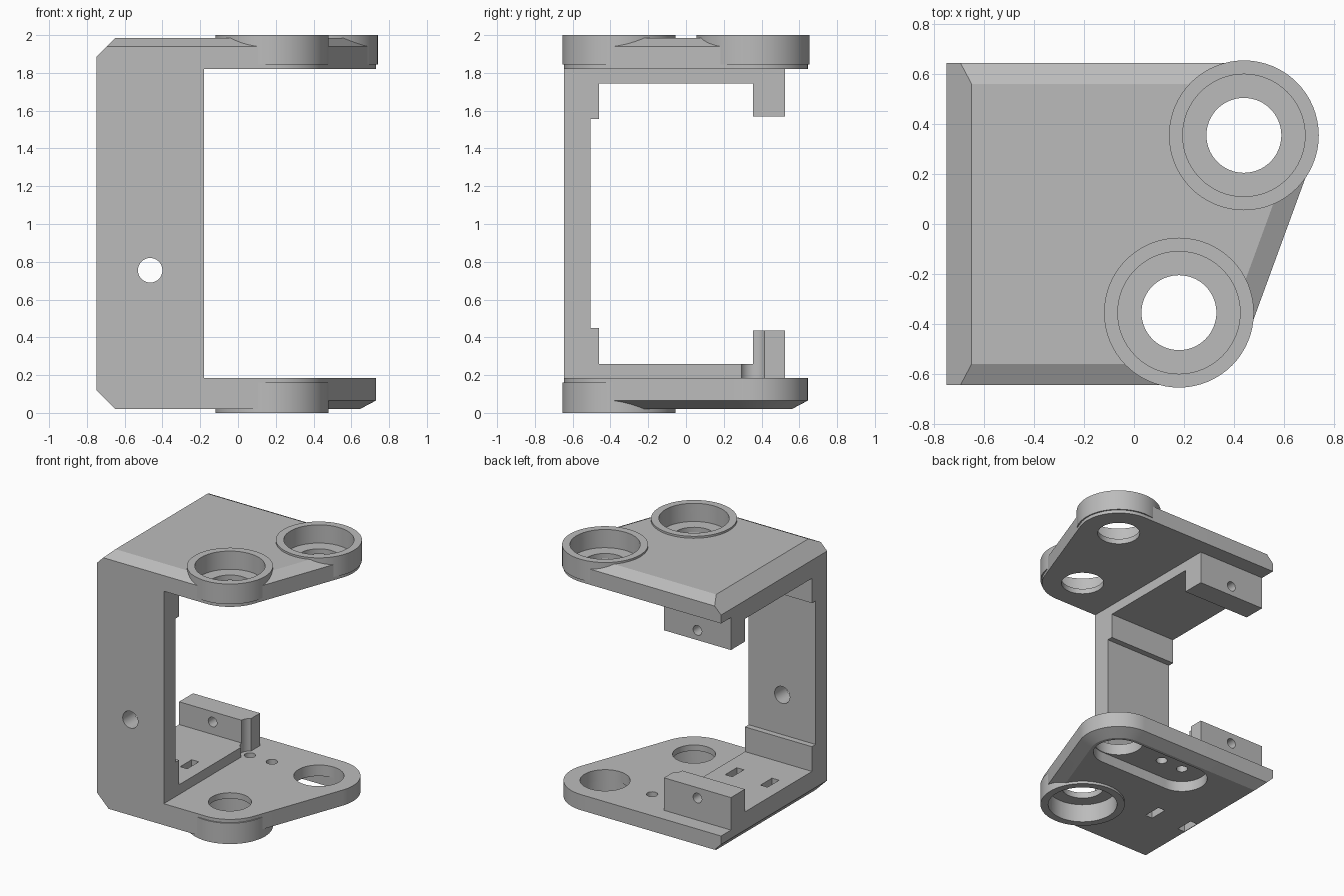
import bpy, bmesh, math
from mathutils import Vector

cube = bpy.data.objects.get("Cube")
if cube:
    bpy.data.objects.remove(cube, do_unlink=True)

grey = bpy.data.materials.new("plain grey")
grey.use_nodes = True
grey.diffuse_color = (0.5, 0.5, 0.5, 1)
grey.node_tree.nodes["Principled BSDF"].inputs["Base Color"].default_value = (0.5, 0.5, 0.5, 1)

LEFT, WALL_X = -0.75, -0.18          # side of the frame and its inner edge
FRONT_HUB, BACK_HUB = (0.18, -0.355), (0.44, 0.355)
HUB_R, CHAMFER = 0.29, 0.085
SCREW_X = -0.465


def to_object(name, bm):
    bmesh.ops.recalc_face_normals(bm, faces=bm.faces)
    me = bpy.data.meshes.new(name)
    bm.to_mesh(me)
    bm.free()
    me.materials.append(grey)
    ob = bpy.data.objects.new(name, me)
    bpy.context.scene.collection.objects.link(ob)
    return ob


def loft(name, loops):
    """Solid through a stack of closed loops of 3D points."""
    bm = bmesh.new()
    rings = [[bm.verts.new(p) for p in loop] for loop in loops]
    n = len(rings[0])
    for a, b in zip(rings, rings[1:]):
        for i in range(n):
            bm.faces.new((a[i], a[(i + 1) % n], b[(i + 1) % n], b[i]))
    bm.faces.new(rings[0])
    bm.faces.new(rings[-1])
    return to_object(name, bm)


def box(name, x0, x1, y0, y1, z0, z1):
    pts = [(x0, y0), (x1, y0), (x1, y1), (x0, y1)]
    return loft(name, [[(x, y, z) for x, y in pts] for z in (z0, z1)])


def arc(c, r, a0, a1, n):
    angles = [math.radians(a0 + (a1 - a0) * i / n) for i in range(n + 1)]
    return [(c[0] + r * math.cos(a), c[1] + r * math.sin(a)) for a in angles]


def turned(name, c, steps):
    """Solid of revolution about z from (radius, z) steps."""
    return loft(name, [[(x, y, z) for x, y in arc(c, r, 0, 360, 64)[:-1]] for r, z in steps])


def drill_y(c, r, y0, y1):
    """Cylinder along y at c = (x, z)."""
    ring = arc(c, r, 0, 360, 32)[:-1]
    return loft("drill", [[(x, y, z) for x, z in ring] for y in (y0, y1)])


def trim(ob, point, normal):
    """Slice off everything on the normal side of a plane."""
    bm = bmesh.new()
    bm.from_mesh(ob.data)
    res = bmesh.ops.bisect_plane(bm, geom=bm.verts[:] + bm.edges[:] + bm.faces[:],
                                 plane_co=point, plane_no=normal, clear_outer=True)
    edges = [e for e in res["geom_cut"] if isinstance(e, bmesh.types.BMEdge)]
    if edges:
        bmesh.ops.edgenet_fill(bm, edges=edges)
    bmesh.ops.recalc_face_normals(bm, faces=bm.faces)
    bm.to_mesh(ob.data)
    bm.free()


def cut(obs, cutters):
    """Subtract the cutters from each object, then remove them."""
    for ob in obs:
        for c in cutters:
            m = ob.modifiers.new("cut", "BOOLEAN")
            m.operation, m.solver, m.object = "DIFFERENCE", "EXACT", c
        bpy.context.view_layer.update()
        deps = bpy.context.evaluated_depsgraph_get()
        me = bpy.data.meshes.new_from_object(ob.evaluated_get(deps))
        ob.modifiers.clear()
        ob.data = me
    for c in cutters:
        bpy.data.objects.remove(c, do_unlink=True)


def outline(d):
    """Plate outline inset by d on all sides but the left one."""
    a, b = Vector(FRONT_HUB), Vector(BACK_HUB)
    t = math.degrees(math.atan2(b.y - a.y, b.x - a.x)) - 90
    r = HUB_R - d
    return ([(LEFT, a.y - r)] + arc(a, r, -90, t, 16) + arc(b, r, t, 90, 24)
            + [(LEFT, b.y + r)])


# Upper and lower plates with chamfered outer rims
def plate(name, z_in, z_mid, z_out):
    return loft(name, [[(x, y, z) for x, y in outline(d)]
                       for z, d in ((z_in, 0), (z_mid, 0), (z_out, CHAMFER))])


upper_plate = plate("upper_plate", 1.82, 1.94, 1.985)
lower_plate = plate("lower_plate", 0.185, 0.065, 0.02)
lower_front_lip = box("lower_front_lip", LEFT, FRONT_HUB[0], -0.645, -0.56, 0.02, 0.185)

# Front wall with its thickened ends, floor pads and screw blocks as one profile
profile = [(-0.645, 0.02), (-0.52, 0.02), (-0.52, 0.15), (0.525, 0.15), (0.525, 0.435),
           (0.355, 0.435), (0.355, 0.26), (-0.46, 0.26), (-0.46, 0.45), (-0.505, 0.45),
           (-0.505, 1.555), (-0.46, 1.555), (-0.46, 1.745), (0.355, 1.745), (0.355, 1.57),
           (0.525, 1.57), (0.525, 1.85), (-0.6, 1.85), (-0.6, 1.94), (-0.645, 1.94)]
wall_frame = loft("wall_frame", [[(x, y, z) for y, z in profile] for x in (LEFT, WALL_X)])

# Chamfer along the left edges, top and bottom
for ob in (upper_plate, wall_frame):
    trim(ob, (LEFT, 0, 1.885), (-1, 0, 1))
for ob in (lower_plate, lower_front_lip, wall_frame):
    trim(ob, (LEFT, 0, 0.12), (-1, 0, -1))


# Bearing bosses: outer rings around the stepped seats
def boss(name, c, z0, z1):
    ring = turned(name, c, [(0.30, z0), (0.30, z1)])
    cut([ring], [turned("bore", c, [(0.245, z0 - 0.1), (0.245, z1 + 0.1)])])
    return ring


bosses = [boss("upper_front_boss", FRONT_HUB, 1.845, 2.0),
          boss("upper_back_boss", BACK_HUB, 1.845, 2.0),
          boss("lower_front_boss", FRONT_HUB, 0.0, 0.16)]

cut([upper_plate], [turned("seat", c, [(0.15, 1.7), (0.15, 1.86), (0.245, 1.86), (0.245, 2.1)])
                    for c in (FRONT_HUB, BACK_HUB)])
cut([lower_plate, lower_front_lip],
    [turned("seat", FRONT_HUB, [(0.245, -0.1), (0.245, 0.14), (0.15, 0.14), (0.15, 0.3)])])

# Slotted pocket under the lower plate, its large hole and two screw holes
end = (-0.147, BACK_HUB[1])
slot = arc(BACK_HUB, 0.18, -90, 90, 24) + arc(end, 0.18, 90, 270, 24)
cut([lower_plate], [
    loft("pocket", [[(x, y, z) for x, y in slot] for z in (-0.1, 0.1)]),
    turned("hole", BACK_HUB, [(0.175, 0.05), (0.175, 0.3)]),
    turned("hole", (0.04, end[1]), [(0.04, 0.05), (0.04, 0.3)]),
    turned("hole", end, [(0.04, 0.05), (0.04, 0.3)])])

# Two rectangular slots through the floor
for x in (SCREW_X - 0.15, SCREW_X + 0.15):
    cut([lower_plate, wall_frame], [box("slit", x - 0.03, x + 0.03, -0.21, -0.07, -0.1, 0.35)])

# Holes through the wall and both blocks, and the screw-head clearance
cut([wall_frame], [drill_y((SCREW_X, 0.755), 0.065, -0.8, -0.4),
                   drill_y((SCREW_X, 0.355), 0.037, 0.25, 0.6),
                   drill_y((SCREW_X, 1.645), 0.037, 0.25, 0.6),
                   turned("clearance", end, [(0.07, 0.1), (0.07, 0.6)])])

# Smooth round surfaces, keep edges crisp
for ob in [upper_plate, lower_plate, lower_front_lip, wall_frame] + bosses:
    ob.data.shade_smooth()
    ob.data.set_sharp_from_angle(angle=math.radians(20))
